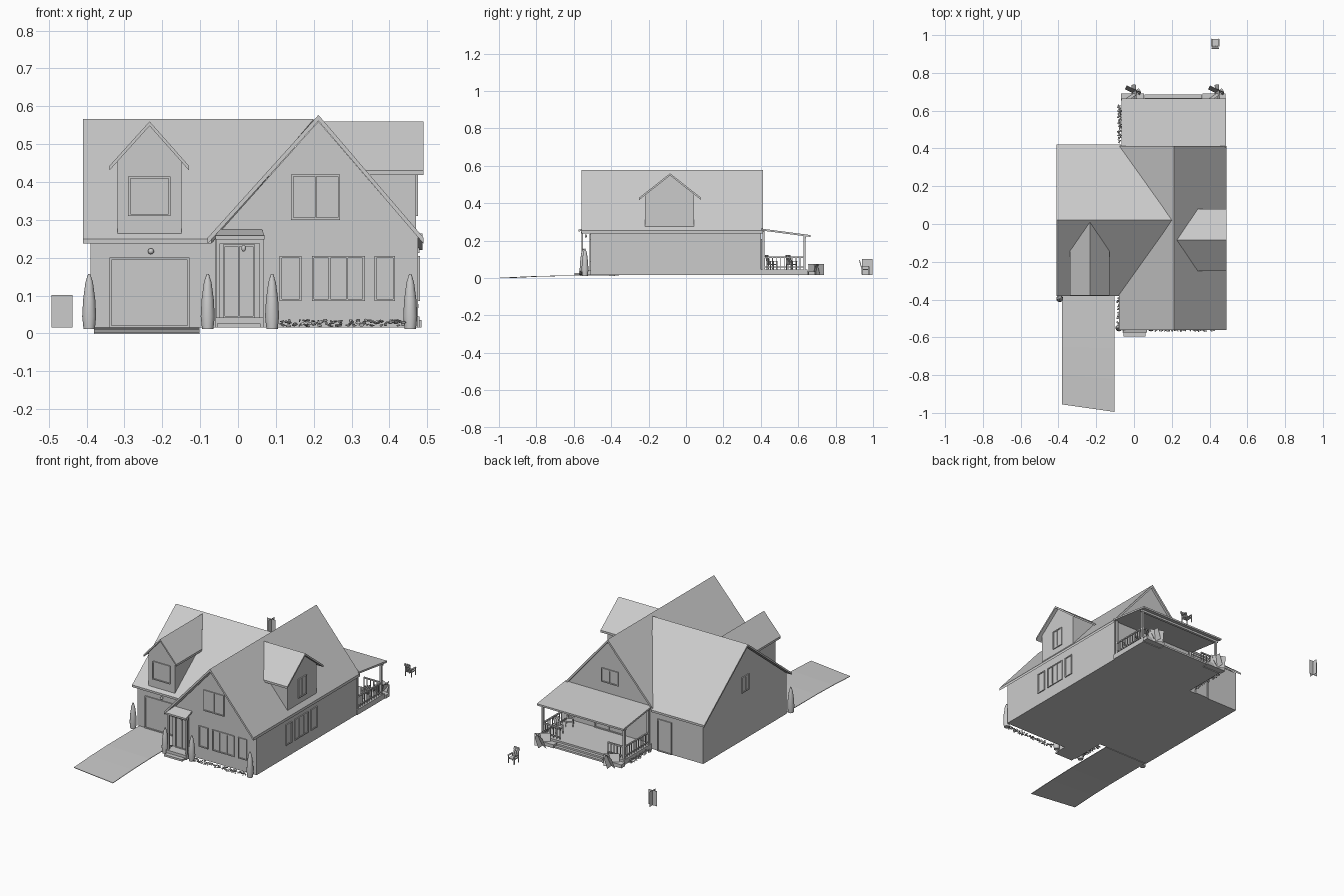
import bpy, bmesh, math, random
from mathutils import Matrix, Vector

random.seed(4)
cube = bpy.data.objects.get("Cube")
if cube:
    bpy.data.objects.remove(cube, do_unlink=True)

grey = bpy.data.materials.new("plain grey")
grey.use_nodes = True
TONE = (0.6, 0.6, 0.6, 1)
grey.diffuse_color = TONE
for node in grey.node_tree.nodes:
    if node.type == 'BSDF_PRINCIPLED':
        node.inputs["Base Color"].default_value = TONE


def finish(name, bm, closed=True):
    if closed:
        bmesh.ops.recalc_face_normals(bm, faces=bm.faces)
    me = bpy.data.meshes.new(name)
    bm.to_mesh(me)
    bm.free()
    me.materials.append(grey)
    ob = bpy.data.objects.new(name, me)
    bpy.context.collection.objects.link(ob)
    return ob


def extrude_poly(bm, pts, vec):
    face = bm.faces.new([bm.verts.new(p) for p in pts])
    new = bmesh.ops.extrude_face_region(bm, geom=[face], use_keep_orig=True)["geom"]
    bmesh.ops.translate(bm, verts=[v for v in new if isinstance(v, bmesh.types.BMVert)], vec=vec)


def slab(name, pts, drop=0.012):
    bm = bmesh.new()
    extrude_poly(bm, pts, (0, 0, -drop))
    return finish(name, bm)


def prism(name, profile, axis, a, b):
    bm = bmesh.new()
    if axis == 'x':
        extrude_poly(bm, [(a, u, z) for u, z in profile], (b - a, 0, 0))
    else:
        extrude_poly(bm, [(u, a, z) for u, z in profile], (0, b - a, 0))
    return finish(name, bm)


def boxes(name, items, matrix=Matrix()):
    # each item is x0, x1, y0, y1, z0, z1
    bm = bmesh.new()
    for x0, x1, y0, y1, z0, z1 in items:
        extrude_poly(bm, [(x0, y0, z0), (x1, y0, z0), (x1, y1, z0), (x0, y1, z0)], (0, 0, z1 - z0))
    bm.transform(matrix)
    return finish(name, bm)


def on_wall(side, plane, u0, u1, z0, z1, d0, d1):
    s = -1 if side[0] == '-' else 1
    n = sorted((plane + s * d0, plane + s * d1))
    return (u0, u1, *n, z0, z1) if side[1] == 'y' else (*n, u0, u1, z0, z1)


def window(name, side, plane, u0, u1, z0, z1, mullions=0, t=0.006):
    bars = [(u0, u0 + t, z0, z1), (u1 - t, u1, z0, z1),
            (u0 + t, u1 - t, z0, z0 + t), (u0 + t, u1 - t, z1 - t, z1)]
    for i in range(mullions):
        m = u0 + (u1 - u0) * (i + 1) / (mullions + 1)
        bars.append((m - t / 3, m + t / 3, z0 + t, z1 - t))
    boxes(name + "_frame", [on_wall(side, plane, *b, -0.004, 0.006) for b in bars])
    boxes(name + "_pane", [on_wall(side, plane, u0, u1, z0, z1, -0.004, 0.002)])


def gable(lo, hi, base, eave, mid, top):
    return [(lo, base), (hi, base), (hi, eave), (mid, top), (lo, eave)]


# House bodies
BASE = 0.015
prism("side_wing_walls", gable(-0.36, 0.4, BASE, 0.25, 0.02, 0.55), 'x', -0.39, 0.15)
prism("main_wing_walls", gable(-0.06, 0.475, BASE, 0.255, 0.2125, 0.56), 'y', -0.51, 0.4)

# Main roofs, meeting in valleys
for eave, label in ((-0.38, "front"), (0.42, "back")):
    slab(f"side_wing_roof_{label}", [(-0.41, 0.02, 0.566), (0.2, 0.02, 0.566),
                                     (-0.07, eave, 0.25), (-0.41, eave, 0.25)])
for eave, label in ((-0.08, "right"), (0.49, "left")):
    slab(f"main_roof_{label}", [(0.2125, -0.56, 0.577), (0.2125, 0.412, 0.577),
                                (eave, 0.412, 0.253), (eave, -0.56, 0.253)], 0.016)

# Front dormer
prism("front_dormer_walls", gable(-0.318, -0.149, 0.262, 0.455, -0.2335, 0.548), 'y', -0.362, 0.0)
for eave in (-0.34, -0.129):
    slab("front_dormer_roof", [(-0.2335, -0.378, 0.56), (-0.2335, 0.01, 0.56),
                               (eave, -0.145, 0.442), (eave, -0.378, 0.442)])
window("front_dormer_window", "-y", -0.362, -0.29, -0.178, 0.31, 0.415)

# Side dormer
prism("side_dormer_walls", gable(-0.22, 0.043, 0.27, 0.448, -0.085, 0.548), 'x', 0.25, 0.47)
for eave in (-0.25, 0.08):
    slab("side_dormer_roof", [(0.49, -0.085, 0.56), (0.225, -0.085, 0.56),
                              (0.33, eave, 0.43), (0.49, eave, 0.43)])
window("side_dormer_window", "+x", 0.47, -0.125, -0.05, 0.31, 0.42, 1)

# Windows and doors
for u0, u1, n in ((0.11, 0.168, 0), (0.195, 0.335, 2), (0.36, 0.415, 0)):
    window("front_window", "-y", -0.51, u0, u1, 0.085, 0.205, n)
for u0, u1, n in ((-0.245, -0.19, 0), (-0.165, -0.04, 2), (-0.015, 0.04, 0)):
    window("side_window", "+x", 0.475, u0, u1, 0.085, 0.205, n)
window("front_gable_window", "-y", -0.51, 0.14, 0.27, 0.3, 0.42, 1)
window("back_gable_window", "+y", 0.4, 0.15, 0.26, 0.32, 0.4, 1)
window("end_gable_window", "-x", -0.39, -0.015, 0.05, 0.29, 0.38, 1)
window("back_door", "+y", 0.4, -0.19, -0.1, BASE, 0.2)
window("patio_door", "+y", 0.4, 0.12, 0.3, 0.045, 0.21, 1)
window("garage_door", "-y", -0.36, -0.34, -0.128, BASE, 0.2)
window("front_door", "-y", -0.51, -0.04, 0.045, 0.04, 0.235, 1)


def ball(name, centre, radius, squash=1):
    bm = bmesh.new()
    bmesh.ops.create_uvsphere(bm, u_segments=12, v_segments=8, radius=radius,
                              matrix=Matrix.Translation(centre) @ Matrix.Diagonal((1, 1, squash, 1)))
    for f in bm.faces:
        f.smooth = True
    return finish(name, bm)


ball("garage_lamp", (-0.23, -0.368, 0.217), 0.008)
ball("entry_lamp", (0.015, -0.535, 0.225), 0.006, 1.5)

# Entry: canopy, columns and steps
slab("entry_canopy", [(-0.05, -0.505, 0.276), (0.063, -0.505, 0.276),
                      (0.07, -0.575, 0.258), (-0.06, -0.575, 0.258)], 0.01)
boxes("entry_columns", [(x - 0.005, x + 0.005, -0.56, -0.55, 0.04, 0.255) for x in (-0.053, 0.062)])
boxes("entry_beam", [(-0.058, 0.067, -0.562, -0.548, 0.238, 0.25)])
boxes("entry_steps", [(-0.06, 0.067, -0.57, -0.5, BASE, 0.042), (-0.055, 0.06, -0.595, -0.57, BASE, 0.026)])

# Driveway, sloping down at its end
bm = bmesh.new()
rows = []
for y0, y1, z in ((-0.36, -0.36, 0.015), (-0.65, -0.66, 0.014), (-0.8, -0.82, 0.01), (-0.955, -0.995, 0.002)):
    rows.append([bm.verts.new((-0.38, y0, z)), bm.verts.new((-0.102, y1, z))])
for a, b in zip(rows, rows[1:]):
    bm.faces.new((a[0], b[0], b[1], a[1]))
drive = finish("driveway", bm, False)
solid = drive.modifiers.new("thickness", 'SOLIDIFY')
solid.thickness = 0.003

# Back porch
slab("porch_roof", [(-0.065, 0.405, 0.264), (0.487, 0.405, 0.264), (0.487, 0.665, 0.23), (-0.065, 0.665, 0.23)], 0.01)
boxes("porch_floor", [(-0.06, 0.48, 0.4, 0.65, BASE, 0.045)])
boxes("porch_steps", [(0.055, 0.36, 0.65, 0.668, BASE, 0.035), (0.055, 0.36, 0.668, 0.685, BASE, 0.025)])
boxes("porch_planters", [(x, x + 0.122, 0.655, 0.69, BASE, 0.035) for x in (-0.07, 0.363)])
boxes("porch_beam", [(-0.06, 0.48, 0.627, 0.641, 0.212, 0.23)])
boxes("porch_posts", [(x - 0.006, x + 0.006, y - 0.006, y + 0.006, 0.045, z)
                      for x in (-0.05, 0.47) for y, z in ((0.415, 0.25), (0.634, 0.22))])


def railing(name, axis, fixed, a, b):
    def part(u0, u1, w, z0, z1):
        v = (fixed - w, fixed + w)
        return (u0, u1, *v, z0, z1) if axis == 'x' else (*v, u0, u1, z0, z1)
    parts = [part(a, b, 0.004, 0.108, 0.115), part(a, b, 0.003, 0.056, 0.061)]
    count = max(2, round((b - a) / 0.02))
    for i in range(count + 1):
        u = a + (b - a) * i / count
        parts.append(part(u - 0.002, u + 0.002, 0.002, 0.045, 0.11))
    boxes(name, parts)


for x in (-0.05, 0.47):
    railing("porch_side_railing", 'y', x, 0.42, 0.63)
railing("porch_back_railing", 'x', 0.634, -0.045, 0.055)
railing("porch_back_railing", 'x', 0.634, 0.36, 0.465)


# Garden chairs
def chair(x, y, z, turn):
    s = 0.019
    m = Matrix.Translation((x, y, z)) @ Matrix.Rotation(turn, 4, 'Z')
    legs = [(u * s - 0.002, u * s + 0.002, v * s - 0.002, v * s + 0.002, 0, 0.045)
            for u in (-1, 1) for v in (-1, 1)]
    arms = [(u * s - 0.004, u * s + 0.004, -s, s, 0.043, 0.047) for u in (-1, 1)]
    boxes("chair_seat", legs + arms + [(-s, s, -s, s, 0.025, 0.03)], m)
    slats = [(u - 0.004, u + 0.004, -0.002, 0.002, 0, 0.055) for u in (-0.012, 0, 0.012)]
    boxes("chair_back", slats + [(-s, s, -0.003, 0.003, 0.04, 0.046)],
          m @ Matrix.Translation((0, -s, 0.025)) @ Matrix.Rotation(0.25, 4, 'X'))


chair(0.42, 0.46, 0.045, 0.5)
chair(0.42, 0.565, 0.045, 0.9)
chair(0.43, 0.96, 0.018, 0.0)


# Crossed flat plants
def crossed(name, x, y, z, w, h, lean, turn=0.0, count=2):
    bm = bmesh.new()
    for i in range(count):
        m = (Matrix.Translation((x, y, z)) @ Matrix.Rotation(turn + math.pi * i / count, 4, 'Z')
             @ Matrix.Rotation(lean, 4, 'X'))
        quad = ((-w, 0), (w, 0), (w, h), (-w, h))
        bm.faces.new([bm.verts.new(m @ Vector((u, 0, v))) for u, v in quad])
    finish(name, bm, False)


for px in (-0.01, 0.43):
    crossed("porch_plant", px, 0.695, 0.015, 0.042, 0.065, 0.35, 0.6, 3)
crossed("loose_plant", -0.465, 0.968, 0.015, 0.028, 0.087, 0)

# Tapered evergreens
for x, y in ((-0.393, -0.395), (-0.08, -0.55), (0.09, -0.55), (0.455, -0.54)):
    bm = bmesh.new()
    rings = []
    for r, z in ((0.015, 0.012), (0.0185, 0.045), (0.016, 0.09), (0.01, 0.135), (0.003, 0.157)):
        rings.append([bm.verts.new((x + r * math.cos(k * math.pi / 6), y + r * math.sin(k * math.pi / 6), z))
                      for k in range(12)])
    for a, b in zip(rings, rings[1:]):
        for k in range(12):
            bm.faces.new((a[k], a[(k + 1) % 12], b[(k + 1) % 12], b[k])).smooth = True
    bm.faces.new(rings[0])
    bm.faces.new(rings[-1])
    finish("evergreen", bm)


# Low leafy hedges
def hedge(name, start, end, count):
    bm = bmesh.new()
    a, b = Vector(start), Vector(end)
    for i in range(count):
        c = a.lerp(b, (i + 0.5) / count)
        for _ in range(5):
            j = Vector([random.uniform(-1, 1) * 0.008 for _ in range(3)])
            turn = Matrix.Rotation(random.uniform(0, 6), 4, 'Z') @ Matrix.Rotation(random.uniform(0, 3), 4, 'X')
            bmesh.ops.create_icosphere(bm, subdivisions=1, radius=0.008,
                                       matrix=Matrix.Translation(c + j) @ turn @ Matrix.Diagonal((1, 0.6, 0.3, 1)))
    finish(name, bm)


hedge("front_hedge", (0.11, -0.558, 0.027), (0.44, -0.558, 0.027), 19)
hedge("entry_side_hedge", (-0.08, -0.39, 0.027), (-0.08, -0.53, 0.027), 8)
hedge("porch_side_hedge", (-0.077, 0.43, 0.027), (-0.077, 0.63, 0.027), 11)
